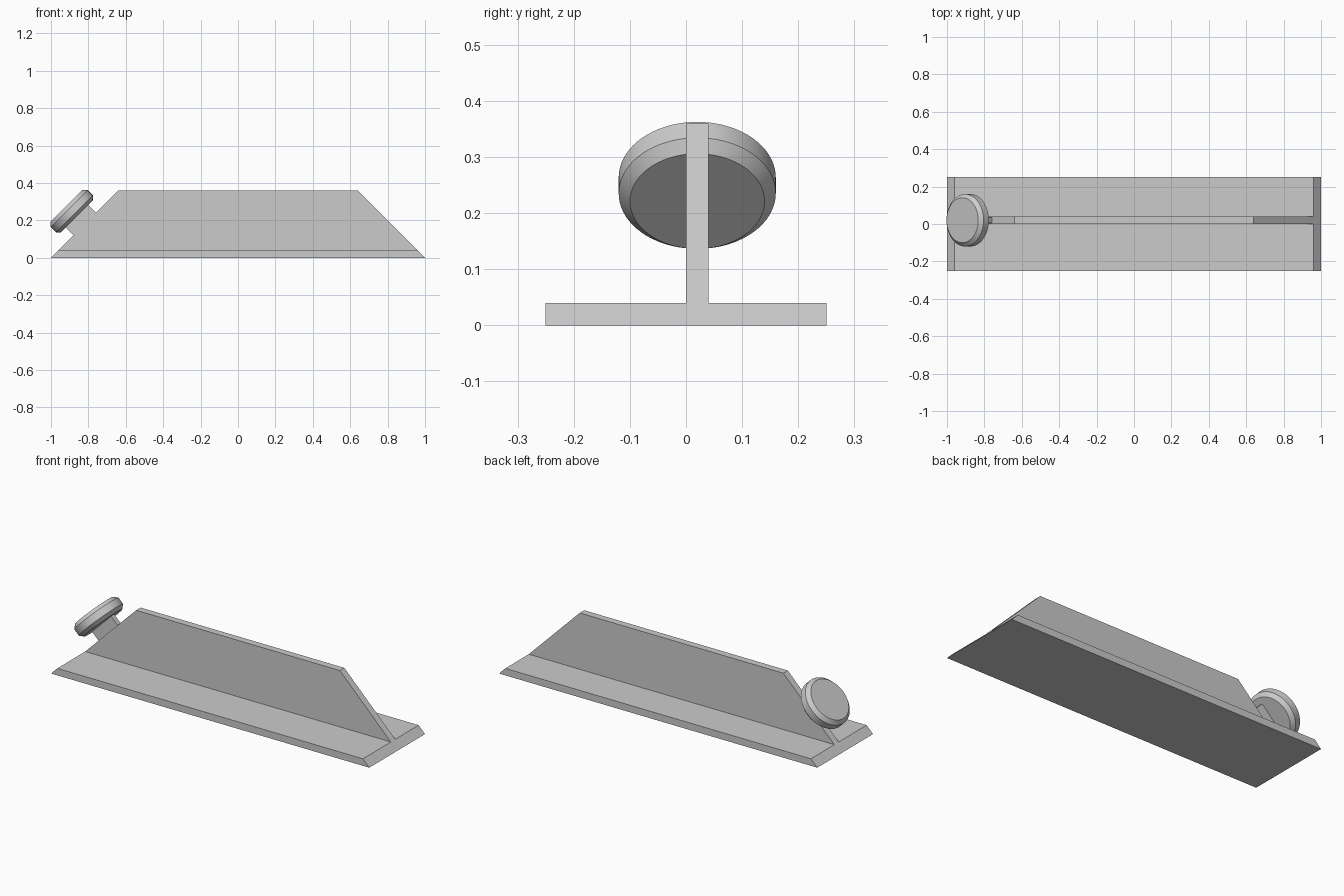
import bpy
import bmesh
import math
from mathutils import Matrix, Vector

cube = bpy.data.objects.get("Cube")
if cube:
    bpy.data.objects.remove(cube, do_unlink=True)

# Single plain grey finish
grey = bpy.data.materials.new("plain_grey")
grey.use_nodes = True
GREY = (0.6, 0.6, 0.6, 1)
grey.diffuse_color = GREY
grey.node_tree.nodes["Principled BSDF"].inputs["Base Color"].default_value = GREY


def finish(name, bm):
    bmesh.ops.recalc_face_normals(bm, faces=bm.faces)
    mesh = bpy.data.meshes.new(name)
    bm.to_mesh(mesh)
    bm.free()
    mesh.materials.append(grey)
    obj = bpy.data.objects.new(name, mesh)
    bpy.context.collection.objects.link(obj)
    return obj


def prism(name, profile, y0, y1):
    """Extrude an x-z profile from y0 to y1."""
    bm = bmesh.new()
    face = bm.faces.new([bm.verts.new((x, y0, z)) for x, z in profile])
    result = bmesh.ops.extrude_face_region(bm, geom=[face])
    verts = [v for v in result["geom"] if isinstance(v, bmesh.types.BMVert)]
    bmesh.ops.translate(bm, verts=verts, vec=(0, y1 - y0, 0))
    return finish(name, bm)


def trapezoid(z0, z1):
    """Profile with both ends sloping inwards at 45 degrees."""
    return [(z0 - 1, z0), (1 - z0, z0), (1 - z1, z1), (z1 - 1, z1)]


FLANGE, TOP, WEB = 0.04, 0.36, 0.04
prism("base_flange", trapezoid(0, FLANGE), -0.25, 0.25)
prism("upright_web", trapezoid(FLANGE, TOP), 0, WEB)

# Frame at the middle of the sloped left end, local z pointing outwards
slope = Matrix.Translation((TOP / 2 - 1, WEB / 2, TOP / 2)) @ Matrix.Rotation(-math.pi / 4, 4, "Y")
DISC_OFFSET, DISC_DEPTH = 0.098, 0.08

# Thin neck joining the web to the disc
bm = bmesh.new()
bmesh.ops.create_cube(bm, size=1)
bmesh.ops.scale(bm, verts=bm.verts, vec=(0.17, 0.028, 0.07))
bmesh.ops.translate(bm, verts=bm.verts, vec=(0, 0, 0.028))
bmesh.ops.transform(bm, matrix=slope, verts=bm.verts)
finish("disc_neck", bm)

# Disc with chamfered rims
bm = bmesh.new()
bmesh.ops.create_cone(bm, cap_ends=True, segments=72, radius1=0.14, radius2=0.14, depth=DISC_DEPTH)
rims = [e for e in bm.edges if any(len(f.verts) > 4 for f in e.link_faces)]
bmesh.ops.bevel(bm, geom=rims, offset=0.02, segments=1, affect="EDGES")
bmesh.ops.transform(bm, matrix=slope @ Matrix.Translation(Vector((0, 0, DISC_OFFSET))), verts=bm.verts)
disc = finish("end_disc", bm)
bpy.ops.object.select_all(action="DESELECT")
disc.select_set(True)
bpy.context.view_layer.objects.active = disc
bpy.ops.object.shade_smooth_by_angle(angle=math.radians(30))
